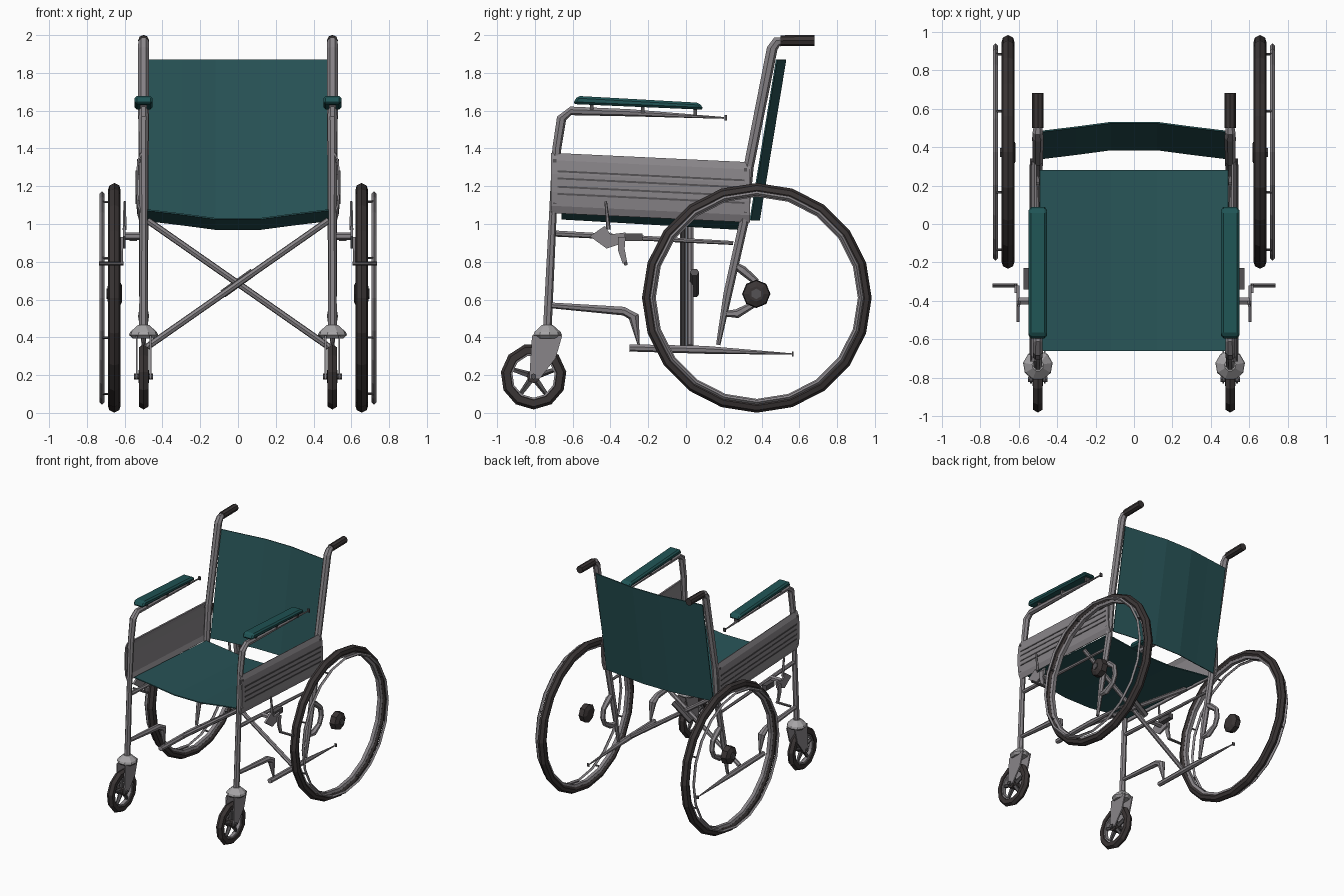
import bpy, bmesh, math
from mathutils import Vector

if "Cube" in bpy.data.objects:
    bpy.data.objects.remove(bpy.data.objects["Cube"])


def mat(name, r, g, b):
    m = bpy.data.materials.new(name)
    m.diffuse_color = (r, g, b, 1)
    m.use_nodes = True
    m.node_tree.nodes["Principled BSDF"].inputs["Base Color"].default_value = m.diffuse_color
    return m


TEAL = mat("teal fabric", 0.021, 0.088, 0.095)
PAD = mat("teal armrest", 0.014, 0.088, 0.09)
STEEL = mat("grey steel", 0.25, 0.235, 0.25)
LIGHT = mat("light steel", 0.38, 0.37, 0.38)
DARK = mat("dark steel", 0.09, 0.085, 0.09)
RUBBER = mat("dark rubber", 0.042, 0.035, 0.035)


def finish(name, bm, m):
    bmesh.ops.recalc_face_normals(bm, faces=bm.faces)
    me = bpy.data.meshes.new(name)
    bm.to_mesh(me)
    bm.free()
    me.materials.append(m)
    ob = bpy.data.objects.new(name, me)
    bpy.context.collection.objects.link(ob)
    return ob


def skin(bm, rings, close_ring=True, close_path=False, caps=False):
    vs = [[bm.verts.new(p) for p in r] for r in rings]
    n, k = len(vs), len(vs[0])
    for i in range(n if close_path else n - 1):
        for j in range(k if close_ring else k - 1):
            a, b = vs[i], vs[(i + 1) % n]
            bm.faces.new((a[j], a[(j + 1) % k], b[(j + 1) % k], b[j]))
    if caps:
        bm.faces.new(vs[0])
        bm.faces.new(vs[-1])


def tube(name, pts, radii, m, n=7):
    """Tube along points, with a radius for each point."""
    pts = [Vector(p) for p in pts]
    if not isinstance(radii, (list, tuple)):
        radii = [radii] * len(pts)
    rings = []
    for i, p in enumerate(pts):
        t = (pts[min(i + 1, len(pts) - 1)] - pts[max(i - 1, 0)]).normalized()
        ref = Vector((1, 0, 0)) if abs(t.x) < 0.9 else Vector((0, 1, 0))
        u = t.cross(ref).normalized()
        v = t.cross(u)
        rings.append([p + radii[i] * (math.cos(2 * math.pi * j / n) * u + math.sin(2 * math.pi * j / n) * v)
                      for j in range(n)])
    bm = bmesh.new()
    skin(bm, rings, caps=True)
    return finish(name, bm, m)


def ring(name, c, profile, n, m):
    """Closed (radius, x) profile spun about the x axis through c."""
    rings = []
    for i in range(n):
        a = 2 * math.pi * i / n - math.pi / 2
        rings.append([(c[0] + x, c[1] + r * math.cos(a), c[2] + r * math.sin(a)) for r, x in profile])
    bm = bmesh.new()
    skin(bm, rings, close_path=True)
    return finish(name, bm, m)


def slab(name, poly, x0, x1, m):
    """Side-view (y, z) outline extruded from x0 to x1."""
    bm = bmesh.new()
    skin(bm, [[(x, y, z) for y, z in poly] for x in (x0, x1)], caps=True)
    return finish(name, bm, m)


def box(name, c, size, m):
    y, z, h, k = c[1], c[2], size[1] / 2, size[2] / 2
    return slab(name, [(y - h, z - k), (y + h, z - k), (y + h, z + k), (y - h, z + k)],
                c[0] - size[0] / 2, c[0] + size[0] / 2, m)


def sheet(name, rows, m, thick=0.008):
    bm = bmesh.new()
    skin(bm, rows, close_ring=False)
    ob = finish(name, bm, m)
    mod = ob.modifiers.new("thickness", "SOLIDIFY")
    mod.thickness = thick
    mod.offset = 0
    return ob


# Sagging fabric seat and curved backrest
XS = [-0.49, -0.3, -0.12, 0.12, 0.3, 0.49]
SAG = [0, 0.023, 0.047, 0.047, 0.023, 0]
sheet("seat", [[(x, y, z - s) for x, s in zip(XS, SAG)] for y, z in ((-0.66, 1.075), (0.28, 1.02))], TEAL)
sheet("backrest", [[(x, y + s, z) for x, s in zip(XS, SAG)] for y, z in ((0.34, 1.02), (0.48, 1.87))], TEAL)

# Folding cross brace with centre clamp
for s in (-1, 1):
    y = 0.005 + 0.018 * s
    tube("cross_brace", [(-0.48 * s, y, 1.02), (0.48 * s, y, 0.35)], 0.018, STEEL)
tube("brace_clamp", [(-0.08, 0.045, 0.63), (0.08, 0.045, 0.745)], 0.025, DARK, 6)

for s in (-1, 1):
    X = 0.5 * s

    # Frame tubes
    tube("front_leg", [(X, -0.735, 0.45), (X, -0.705, 1.07), (X, -0.685, 1.4), (X, -0.66, 1.56),
                       (X, -0.61, 1.6), (X, -0.3, 1.59), (X, 0.2, 1.562)],
         [0.024, 0.021, 0.025, 0.027, 0.024, 0.02, 0.005], STEEL)
    tube("back_post", [(X, 0.17, 0.36), (X, 0.22, 0.63), (X, 0.305, 1.01), (X, 0.33, 1.3),
                       (X, 0.455, 1.93), (X, 0.48, 1.965), (X, 0.52, 1.972)],
         [0.012, 0.024, 0.026, 0.028, 0.03, 0.028, 0.02], STEEL)
    tube("push_grip", [(X, 0.5, 1.97), (X, 0.68, 1.972)], 0.029, RUBBER, 8)
    tube("upper_rail", [(X, -0.69, 0.95), (X, 0.25, 0.9)], [0.017, 0.011], STEEL)
    tube("footrest_rail", [(X, -0.715, 0.57), (X, -0.33, 0.54), (X, -0.275, 0.51), (X, -0.25, 0.36)],
         [0.016, 0.024, 0.03, 0.006], STEEL)
    tube("lower_rail", [(X, -0.3, 0.345), (X, 0.1, 0.335), (X, 0.56, 0.312)], [0.02, 0.022, 0.004], STEEL)
    box("lower_rail_tip", (X, 0.565, 0.312), (0.02, 0.008, 0.025), DARK)
    box("arm_rail_tip", (X, 0.21, 1.563), (0.02, 0.012, 0.028), DARK)

    # Bulged side panel with grooves and rivets
    prof = [(0, 0.512), (0.12, 0.528), (0.35, 0.535), (0.65, 0.535), (0.88, 0.528), (1, 0.512)]
    sheet("side_panel", [[(x * s, y, z + t * 0.315) for t, x in prof]
                         for y, z in ((-0.715, 1.06), (0.34, 1.01))], STEEL, 0.01)
    for t in (0.3, 0.42, 0.56, 0.68):
        z = 1.06 + t * 0.315
        slab("panel_groove", [(-0.68, z), (0.31, z - 0.048), (0.31, z - 0.038), (-0.68, z + 0.01)],
             0.534 * s, 0.543 * s, DARK)
    for y in (-0.695, 0.315):
        for t in (0.05, 0.27):
            box("panel_rivet", (0.522 * s, y, 1.065 + t - 0.048 * (y > 0)), (0.025, 0.018, 0.018), DARK)

    # Armrest pad and its brackets
    pad = [(-0.6, 1.635), (-0.575, 1.678), (0.07, 1.642), (0.095, 1.605)]
    ob = slab("armrest_pad", pad, 0.452 * s, 0.548 * s, PAD)
    bev = ob.modifiers.new("bevel", "BEVEL")
    bev.width = 0.012
    bev.segments = 1
    for y in (-0.5, -0.23, 0.05):
        box("armrest_bracket", (X, y, 1.6 - 0.04 * y), (0.035, 0.018, 0.055), DARK)

    # Rear wheel: tyre, rim, push rim with standoffs, hub
    c = (0.655 * s, 0.375, 0.609)
    ring("rear_tyre", c, [(0.608, 0), (0.595, 0.026), (0.57, 0.034), (0.553, 0.022),
                          (0.553, -0.022), (0.57, -0.034), (0.595, -0.026)], 20, RUBBER)
    ring("rear_rim", c, [(0.565, 0.026), (0.535, 0.014), (0.535, -0.014), (0.565, -0.026)], 20, STEEL)
    pc = (0.72 * s, c[1], c[2])
    ring("push_rim", pc, [(0.565, 0), (0.553, 0.012), (0.541, 0), (0.553, -0.012)], 20, STEEL)
    for i in range(8):
        a = 2 * math.pi * (i + 0.5) / 8
        dy, dz = 0.55 * math.cos(a), 0.55 * math.sin(a)
        tube("rim_standoff", [(0.66 * s, c[1] + dy, c[2] + dz), (0.72 * s, c[1] + dy, c[2] + dz)], 0.007, DARK, 5)
    tube("rear_hub", [(0.615 * s, 0.372, 0.63), (0.63 * s, 0.372, 0.63), (0.675 * s, 0.372, 0.63),
                      (0.69 * s, 0.372, 0.63)], [0.045, 0.075, 0.07, 0.04], RUBBER, 8)
    tube("hub_cap", [(0.685 * s, 0.372, 0.63), (0.697 * s, 0.372, 0.63)], 0.028, DARK, 6)
    tube("axle_bracket", [(X, 0.25, 0.79), (X, 0.3, 0.755), (X, 0.365, 0.7), (X, 0.375, 0.63),
                          (X, 0.35, 0.57), (X, 0.27, 0.525), (X, 0.2, 0.525)],
         [0.014, 0.024, 0.02, 0.02, 0.018, 0.024, 0.014], STEEL, 6)

    # Caster: tyre, spokes, hub, fork, collar
    cy, cz = -0.807, 0.193
    ring("caster_tyre", (X, cy, cz), [(0.175, 0), (0.16, 0.025), (0.125, 0.025),
                                      (0.118, 0), (0.125, -0.025), (0.16, -0.025)], 11, RUBBER)
    ring("caster_rim", (X, cy, cz), [(0.128, 0.018), (0.113, 0.014), (0.113, -0.014), (0.128, -0.018)], 11, STEEL)
    for i in range(5):
        a = math.pi / 2 + 2 * math.pi * i / 5
        tube("caster_spoke", [(X, cy, cz), (X, cy + 0.12 * math.cos(a), cz + 0.12 * math.sin(a))],
             [0.02, 0.012], DARK, 5)
    tube("caster_hub", [(X - 0.028, cy, cz), (X + 0.028, cy, cz)], 0.035, RUBBER, 8)
    tube("caster_axle", [(X - 0.05, cy, cz), (X + 0.05, cy, cz)], 0.016, DARK, 6)
    for k in (-1, 1):
        slab("caster_fork", [(-0.815, 0.41), (-0.655, 0.41), (-0.69, 0.29), (-0.775, 0.18), (-0.83, 0.18)],
             X + 0.031 * k, X + 0.041 * k, STEEL)
    tube("caster_collar", [(X, -0.735, 0.395), (X, -0.735, 0.412), (X, -0.735, 0.428), (X, -0.735, 0.465)],
         [0.06, 0.078, 0.072, 0.03], LIGHT, 9)

    # Parking brake
    slab("brake_plate", [(-0.51, 0.935), (-0.43, 0.99), (-0.4, 0.945), (-0.32, 0.955), (-0.33, 0.9), (-0.42, 0.87)],
         0.595 * s, 0.61 * s, STEEL)
    slab("brake_lever", [(-0.36, 0.93), (-0.32, 0.93), (-0.325, 0.87), (-0.31, 0.79), (-0.335, 0.79), (-0.36, 0.86)],
         0.61 * s, 0.622 * s, STEEL)
    tube("brake_mount", [(0.5 * s, -0.4, 0.935), (0.6 * s, -0.4, 0.935)], 0.02, STEEL, 6)
    tube("brake_post", [(0.6 * s, -0.41, 0.97), (0.6 * s, -0.425, 1.12)], [0.012, 0.007], STEEL, 6)
    tube("brake_shoe", [(0.605 * s, -0.32, 0.79), (0.735 * s, -0.32, 0.79)], 0.011, DARK, 6)
    box("brake_slider", (0.555 * s, -0.285, 0.93), (0.04, 0.11, 0.042), DARK)
